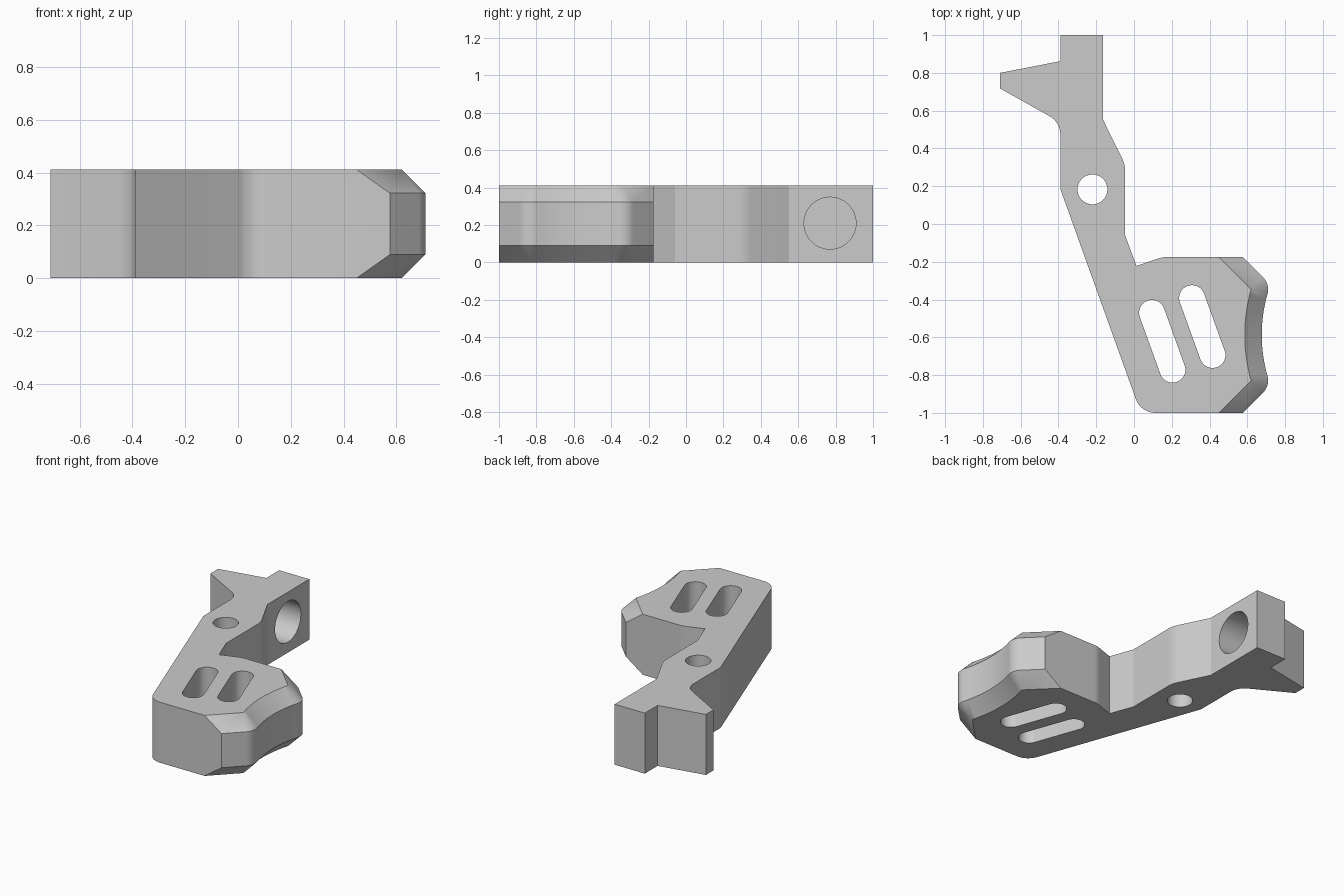
import bpy, bmesh
from math import pi, radians, sin, cos, tan, atan2
from mathutils import Vector, Matrix

if "Cube" in bpy.data.objects:
    bpy.data.objects.remove(bpy.data.objects["Cube"], do_unlink=True)

HEIGHT = 0.412
BEVEL = 0.09
MID_Y = -0.5875      # middle of the pad, whose two halves mirror each other

grey = bpy.data.materials.new("light grey")
grey.use_nodes = True
grey.diffuse_color = (0.6, 0.6, 0.6, 1)
grey.node_tree.nodes["Principled BSDF"].inputs["Base Color"].default_value = (0.6, 0.6, 0.6, 1)


def fillet(before, corner, after, radius, steps=10):
    """Points of a round corner."""
    c = Vector(corner)
    a, b = (Vector(before) - c).normalized(), (Vector(after) - c).normalized()
    half = a.angle(b) / 2
    centre = c + (a + b).normalized() * radius / sin(half)
    start = c + a * radius / tan(half) - centre
    end = c + b * radius / tan(half) - centre
    t0, t1 = atan2(start.y, start.x), atan2(end.y, end.x)
    sweep = (t1 - t0 + pi) % (2 * pi) - pi
    return [tuple(centre + radius * Vector((cos(t0 + sweep * i / steps), sin(t0 + sweep * i / steps))))
            for i in range(steps + 1)]


def pad_edge():
    """Pairs of outer and inset points along the bevelled pad, front to back."""
    knob = Vector((0.62, MID_Y - 0.241))
    lean, radius = radians(15.9), 0.79
    inset_x = 0.62 - (MID_Y - 0.241 + 1)
    pairs = [((inset_x + BEVEL * 2 ** 0.5, -1), (inset_x, -1))]
    for i in range(11):
        t = radians(-45) + (radians(45) + lean) * i / 10
        pairs.append((tuple(knob + BEVEL * Vector((cos(t), sin(t)))), tuple(knob)))
    arc_x = 0.62 + (radius + BEVEL) * cos(lean)
    for i in range(1, 9):
        t = lean * (1 - i / 8)
        pairs.append(tuple((arc_x - r * cos(t), MID_Y - r * sin(t)) for r in (radius, radius + BEVEL)))
    flip = lambda p: (p[0], 2 * MID_Y - p[1])
    return pairs + [(flip(o), flip(i)) for o, i in reversed(pairs[:-1])]


# Outline of the bracket, counter-clockwise; the last value is the corner radius
corners = [(0.15, -0.175, 0.15), (0.013, -0.222, 0), (-0.047, -0.06, 0),
           (-0.047, 0.315, 0.15), (-0.163, 0.55, 0), (-0.163, 1, 0), (-0.39, 1, 0),
           (-0.39, 0.862, 0), (-0.71, 0.8, 0), (-0.71, 0.718, 0),
           (-0.39, 0.539, 0.11), (-0.39, 0.185, 0), (0.036, -1, 0.11)]
pairs = pad_edge()
ends = [pairs[-1][0]] + [c[:2] for c in corners] + [pairs[0][0]]
for i, (x, y, r) in enumerate(corners):
    points = fillet(ends[i], (x, y), ends[i + 2], r) if r else [(x, y)]
    pairs += [(p, p) for p in points]

# Body: four stacked rings, drawn in at the top and bottom of the pad
bm = bmesh.new()
levels = [(0, 1), (BEVEL, 0), (HEIGHT - BEVEL, 0), (HEIGHT, 1)]
rings = [[bm.verts.new((*p[k], z)) for p in pairs] for z, k in levels]
n = len(pairs)
for low, high in zip(rings, rings[1:]):
    for i in range(n):
        j = (i + 1) % n
        bm.faces.new((low[i], low[j], high[j], high[i]))
bm.faces.new(rings[0][::-1])
bm.faces.new(rings[-1])
bmesh.ops.remove_doubles(bm, verts=bm.verts, dist=0.0005)
bmesh.ops.recalc_face_normals(bm, faces=bm.faces)
mesh = bpy.data.meshes.new("bracket_body")
bm.to_mesh(mesh)
bm.free()
mesh.materials.append(grey)
body = bpy.data.objects.new("bracket_body", mesh)
bpy.context.collection.objects.link(body)


def cutter(name, a, b, radius, matrix, depth, segments=48):
    """Round or slot-shaped plug between end centres a and b, pushed along local z."""
    a, b = Vector(a), Vector(b)
    base = atan2(b.y - a.y, b.x - a.x) + pi / 2
    bm = bmesh.new()
    verts = []
    for centre, start in ((a, base), (b, base + pi)):
        for i in range(segments // 2 + 1):
            t = start + pi * i / (segments // 2)
            verts.append(bm.verts.new((centre.x + radius * cos(t), centre.y + radius * sin(t), 0)))
    bmesh.ops.remove_doubles(bm, verts=verts, dist=0.0001)
    face = bm.faces.new(list(bm.verts))
    top = bmesh.ops.extrude_face_region(bm, geom=[face])["geom"]
    bmesh.ops.translate(bm, vec=(0, 0, depth), verts=[v for v in top if isinstance(v, bmesh.types.BMVert)])
    bmesh.ops.recalc_face_normals(bm, faces=bm.faces)
    bm.transform(matrix)
    data = bpy.data.meshes.new(name)
    bm.to_mesh(data)
    bm.free()
    data.materials.append(grey)
    ob = bpy.data.objects.new(name, data)
    ob.hide_render = True
    bpy.context.collection.objects.link(ob)
    return ob


# Upright pin hole, two slots, and a blind bore in the side of the arm
through = Matrix.Translation((0, 0, -0.1))
sideways = Matrix.Translation((-0.375, 0.77, 0.21)) @ Matrix.Rotation(pi / 2, 4, "Y")
cutters = [cutter("pin_hole_cutter", (-0.22, 0.183), (-0.22, 0.183), 0.079, through, 0.7),
           cutter("inner_slot_cutter", (0.095, -0.47), (0.204, -0.772), 0.068, through, 0.7),
           cutter("outer_slot_cutter", (0.307, -0.392), (0.416, -0.694), 0.068, through, 0.7),
           cutter("side_bore_cutter", (0, 0), (0, 0), 0.139, sideways, 0.3)]
bpy.context.view_layer.objects.active = body
for ob in cutters:
    mod = body.modifiers.new(ob.name, "BOOLEAN")
    mod.operation, mod.solver, mod.object = "DIFFERENCE", "EXACT", ob
    bpy.ops.object.modifier_apply(modifier=mod.name)
    bpy.data.objects.remove(ob, do_unlink=True)

# Smooth the rounded walls, keep the corners crisp
bpy.ops.object.select_all(action="DESELECT")
body.select_set(True)
bpy.ops.object.shade_smooth_by_angle(angle=radians(15))
